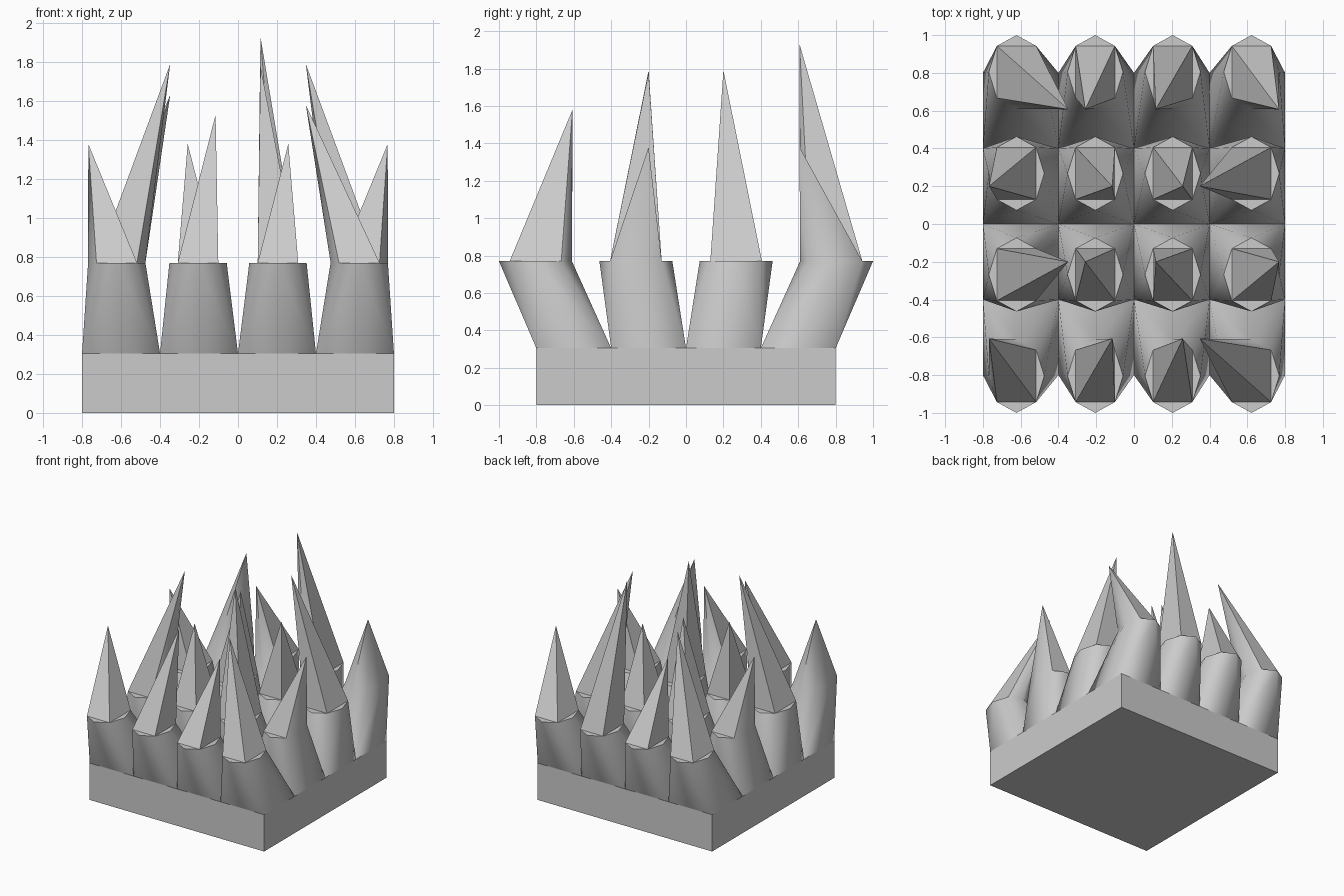
import bpy, bmesh, math
from mathutils import Vector

if "Cube" in bpy.data.objects:
    bpy.data.objects.remove(bpy.data.objects["Cube"])

stone = bpy.data.materials.new("light grey")
stone.use_nodes = True
GREY = (0.6, 0.6, 0.6, 1)
stone.diffuse_color = GREY
stone.node_tree.nodes["Principled BSDF"].inputs["Base Color"].default_value = GREY

BASE_TOP, RING_Z = 0.305, 0.77
RING_RX, RING_RY = 0.147, 0.195


def finish(bm, name):
    bmesh.ops.recalc_face_normals(bm, faces=bm.faces)
    mesh = bpy.data.meshes.new(name)
    bm.to_mesh(mesh)
    bm.free()
    mesh.materials.append(stone)
    obj = bpy.data.objects.new(name, mesh)
    bpy.context.collection.objects.link(obj)
    return obj


def make_base():
    bm = bmesh.new()
    bmesh.ops.create_cube(bm, size=1)
    for v in bm.verts:
        v.co = Vector((v.co.x * 1.6, v.co.y * 1.6, (v.co.z + 0.5) * BASE_TOP))
    finish(bm, "base_slab")


def make_spike(name, cell, ring, tip):
    """Square foot flaring to an eight-sided collar, then a leaning point."""
    bm = bmesh.new()
    foot, collar = [], []
    for i in range(8):
        c, s = math.cos(i * math.pi / 4), math.sin(i * math.pi / 4)
        # foot points sit on the corners and edge midpoints of the cell
        foot.append(bm.verts.new((cell[0] + 0.2 * round(c), cell[1] + 0.2 * round(s), BASE_TOP)))
        collar.append(bm.verts.new((ring[0] + RING_RX * c, ring[1] + RING_RY * s, RING_Z)))
    apex = bm.verts.new(tip)
    # flared column
    for i in range(8):
        j = (i + 1) % 8
        mid, corner = (i, j) if i % 2 == 0 else (j, i)
        bm.faces.new((foot[mid], foot[corner], collar[mid]))
        bm.faces.new((foot[corner], collar[corner], collar[mid]))
    # point: a small ledge on each side, unless the tip hangs past that side
    for i in range(0, 8, 2):
        a, m, b = collar[i - 1], collar[i], collar[i + 1]
        out = Vector((math.cos(i * math.pi / 4), math.sin(i * math.pi / 4), 0))
        if (apex.co - m.co).dot(out) > -0.012:
            bm.faces.new((a, m, apex))
            bm.faces.new((m, b, apex))
        else:
            bm.faces.new((a, m, b))
            bm.faces.new((a, b, apex))
    obj = finish(bm, name)
    bpy.ops.object.select_all(action="DESELECT")
    obj.select_set(True)
    bpy.context.view_layer.objects.active = obj
    bpy.ops.object.shade_smooth_by_angle(angle=math.radians(50))


make_base()

# rows run front to back, columns right to left; tips are (x, height)
ring_x = (-0.622, -0.205, 0.205, 0.622)
ring_y = (-0.805, -0.268, 0.268, 0.805)
tip_y = (-0.607, -0.2, 0.2, 0.607)
tips = (
    ((-0.768, 1.38), (-0.115, 1.53), (0.258, 1.38), (0.348, 1.58)),
    ((-0.348, 1.79), (-0.258, 1.38), (0.115, 1.78), (0.768, 1.38)),
    ((-0.768, 1.38), (-0.115, 1.53), (0.258, 1.38), (0.348, 1.79)),
    ((-0.348, 1.63), (-0.258, 1.38), (0.115, 1.93), (0.768, 1.38)),
)
for r, row in enumerate(tips):
    for c, (x, height) in enumerate(row):
        make_spike(f"spike_row{r + 1}_column{c + 1}",
                   (0.4 * c - 0.6, 0.4 * r - 0.6),
                   (ring_x[c], ring_y[r]),
                   (x, tip_y[r], height))
